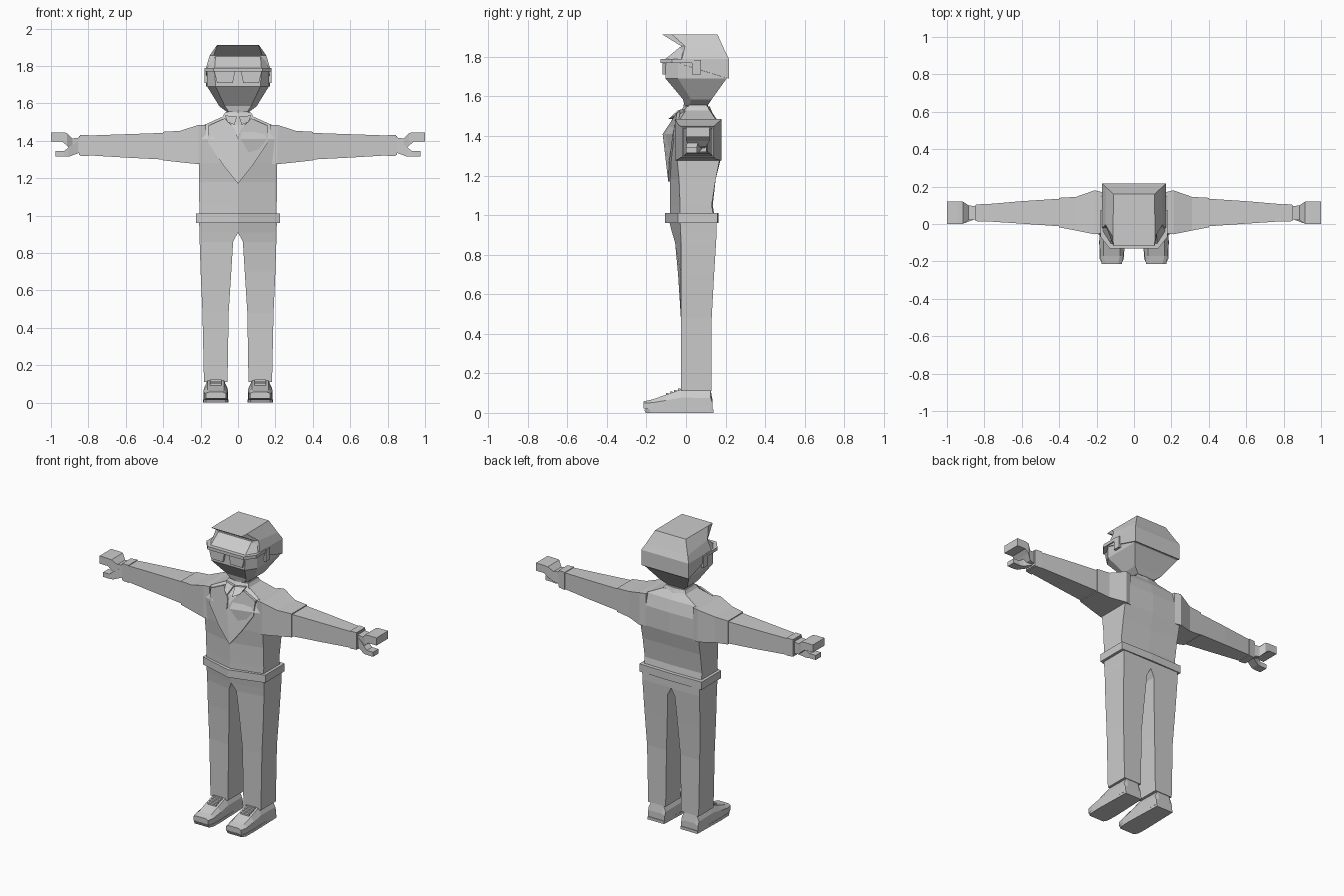
import bpy, bmesh

grey = bpy.data.materials.new("plain grey")
grey.diffuse_color = (0.6, 0.6, 0.6, 1)


def loft(name, rings, mirror=False):
    """Skin a list of equal-length point rings and cap both ends."""
    bm = bmesh.new()
    loops = [[bm.verts.new(p) for p in r] for r in rings]
    n = len(loops[0])
    for a, b in zip(loops, loops[1:]):
        for i in range(n):
            j = (i + 1) % n
            bm.faces.new((a[i], a[j], b[j], b[i]))
    bm.faces.new(loops[0][::-1])
    bm.faces.new(loops[-1])
    bmesh.ops.recalc_face_normals(bm, faces=bm.faces)
    me = bpy.data.meshes.new(name)
    bm.to_mesh(me)
    bm.free()
    me.materials.append(grey)
    ob = bpy.data.objects.new(name, me)
    bpy.context.collection.objects.link(ob)
    if mirror:
        ob.modifiers.new("mirror", 'MIRROR').use_clip = False
    return ob


def sym(half):
    """Complete a half ring (x >= 0) with its mirror image."""
    return half + [(-x, y, z) for x, y, z in reversed(half) if x > 0]


def rect_x(x, y0, y1, z0, z1):
    return [(x, y0, z0), (x, y1, z0), (x, y1, z1), (x, y0, z1)]


def box(name, x0, x1, y0, y1, z0, z1, mirror=False):
    return loft(name, [rect_x(x0, y0, y1, z0, z1), rect_x(x1, y0, y1, z0, z1)], mirror)


def body(name, rows):
    """Rows: z, half width, centre front, side front, side back, centre back."""
    return loft(name, [sym([(0, c, z), (w, f, z), (w, b, z), (0, cb, z)])
                       for z, w, c, f, b, cb in rows])


# Jacket body and belt
body("jacket", [
    (0.96, .205, -.082, -.03, .145, .15),
    (1.05, .207, -.082, -.03, .13, .135),
    (1.18, .208, -.082, -.035, .15, .15),
    (1.28, .21, -.095, -.045, .17, .175),
    (1.41, .21, -.108, -.05, .17, .175),
    (1.485, .18, -.07, -.03, .15, .155),
    (1.53, .08, -.02, 0, .12, .125)])
body("belt", [(0.96, .225, -.105, -.04, .16, .165),
              (1.01, .225, -.105, -.04, .16, .165)])

# Lapels: thin folded panels meeting in a point at the waist
lapel = [(0, -.09, 1.17), (.08, -.085, 1.27), (.16, -.07, 1.39), (.16, -.052, 1.48),
         (.07, -.045, 1.52), (.015, -.085, 1.46), (0, -.118, 1.41)]
loft("lapel", [[(x, y + .015, z) for x, y, z in lapel], lapel], True)

# Neck, collar band and collar points
body("neck", [(1.49, .07, -.02, .01, .11, .115), (1.57, .06, -.01, .015, .105, .11)])
body("collar", [(1.505, .095, -.045, -.02, .125, .135),
                (1.525, .085, -.025, -.01, .12, .13),
                (1.55, .07, -.012, .005, .11, .12)])
point = [(.005, -.04, 1.53), (.02, -.09, 1.485), (.055, -.062, 1.50), (.07, -.02, 1.535)]
loft("collar_point", [[(x, y + .02, z) for x, y, z in point], point], True)

# Arms, with a step at the elbow seam and the cuff
arm = [(.17, -.05, .17, 1.275, 1.485), (.21, -.055, .18, 1.275, 1.485),
       (.31, -.035, .145, 1.285, 1.453), (.40, -.018, .14, 1.295, 1.448)]
forearm = [(.40, -.012, .135, 1.3, 1.442), (.60, .002, .122, 1.31, 1.435),
           (.80, .015, .105, 1.322, 1.428), (.85, .018, .1, 1.325, 1.425)]
loft("upper_sleeve", [rect_x(*s) for s in arm], True)
loft("lower_sleeve", [rect_x(*s) for s in forearm], True)
loft("cuff", [rect_x(.80, .012, .108, 1.318, 1.432),
              rect_x(.845, .015, .103, 1.32, 1.432)], True)

# Hands: wrist flaring to a flat finger block, with a thumb below
loft("hand", [rect_x(x, *s) for x, s in (
    (.83, (.025, .092, 1.335, 1.42)), (.885, (.02, .1, 1.345, 1.412)),
    (.915, (0, .12, 1.375, 1.442)), (.94, (0, .12, 1.395, 1.445)),
    (1.0, (0, .12, 1.395, 1.445)))], True)
loft("thumb", [rect_x(x, *s) for x, s in (
    (.85, (.025, .08, 1.335, 1.40)), (.905, (.005, .06, 1.315, 1.365)),
    (.93, (0, .055, 1.315, 1.345)), (.975, (0, .055, 1.315, 1.345)))], True)


# Trouser legs: z, inner x, outer x, inner front, outer front, back
legs = [(.97, 0, .208, -.085, -.03, .155), (.91, 0, .206, -.07, -.027, .155),
        (.86, .026, .205, -.055, -.025, .152), (.70, .036, .2, -.04, -.025, .142),
        (.48, .05, .19, -.026, -.025, .13), (.11, .056, .182, -.024, -.024, .13)]
loft("trouser_leg", [[(a, fi, z), (b, fo, z), (b, k, z), (a, k, z)]
                     for z, a, b, fi, fo, k in legs], True)

# Shoes: y, inner x, outer x, bottom, top, with a bevelled upper
shoe = [(.135, .06, .18, .015, .06), (.125, .058, .182, .015, .115),
        (-.022, .056, .182, .015, .12), (-.10, .054, .184, .015, .092),
        (-.17, .056, .182, .015, .068), (-.215, .065, .172, .022, .058)]
loft("shoe", [[(a, y, lo), (b, y, lo), (b, y, (lo + hi) / 2 + .01), (b - .02, y, hi),
               (a + .02, y, hi), (a, y, (lo + hi) / 2 + .01)]
              for y, a, b, lo, hi in shoe], True)
sole = [(.06, .14), (.18, .14), (.186, -.1), (.184, -.185), (.17, -.212),
        (.067, -.212), (.053, -.185), (.051, -.1)]
loft("sole", [[(x, y * (.96 if y < 0 else 1), 0) for x, y in sole],
              [(x, y, .018) for x, y in sole]], True)
for i in range(4):
    y = -.035 - i * .02
    z = .12 + (y + .022) * .36
    box("lace", .088, .15, y - .006, y + .006, z - .012, z + .008, True)


def skull(z, w, wf, yf, ys, yb):
    return sym([(wf, yf, z), (w, ys, z), (w, yb, z)])


# Head with a tapered jaw
loft("head", [skull(1.555, .06, .05, -.008, .02, .11),
              skull(1.585, .10, .07, -.015, .025, .13),
              skull(1.69, .165, .12, -.103, -.04, .205),
              skull(1.79, .165, .125, -.103, -.04, .205),
              skull(1.85, .14, .12, -.03, 0, .18)])

# Hair: low at the nape, with a fringe jutting forward at the top
loft("hair", [sym([(.12, -.05, 1.765), (.169, -.03, 1.765), (.171, .217, 1.69)]),
              sym([(.125, -.04, 1.80), (.171, -.02, 1.79), (.171, .217, 1.79)]),
              sym([(.13, -.025, 1.855), (.152, -.005, 1.855), (.15, .197, 1.83)]),
              sym([(.11, -.118, 1.912), (.112, -.07, 1.912), (.11, .16, 1.912)])])

# Glasses: wraparound bar, lenses and ears
bar = [(.13, -.13), (.178, -.07), (.178, .04)]
loft("glasses_bar", [sym([(x, y, z) for x, y in bar]) for z in (1.77, 1.79)])
lens = [(.015, 1.775), (.028, 1.71), (.112, 1.71), (.128, 1.775)]
loft("lens", [[(x, y, z) for x, z in lens] for y in (-.10, -.118)], True)
box("ear", .15, .18, .03, .075, 1.71, 1.785, True)
